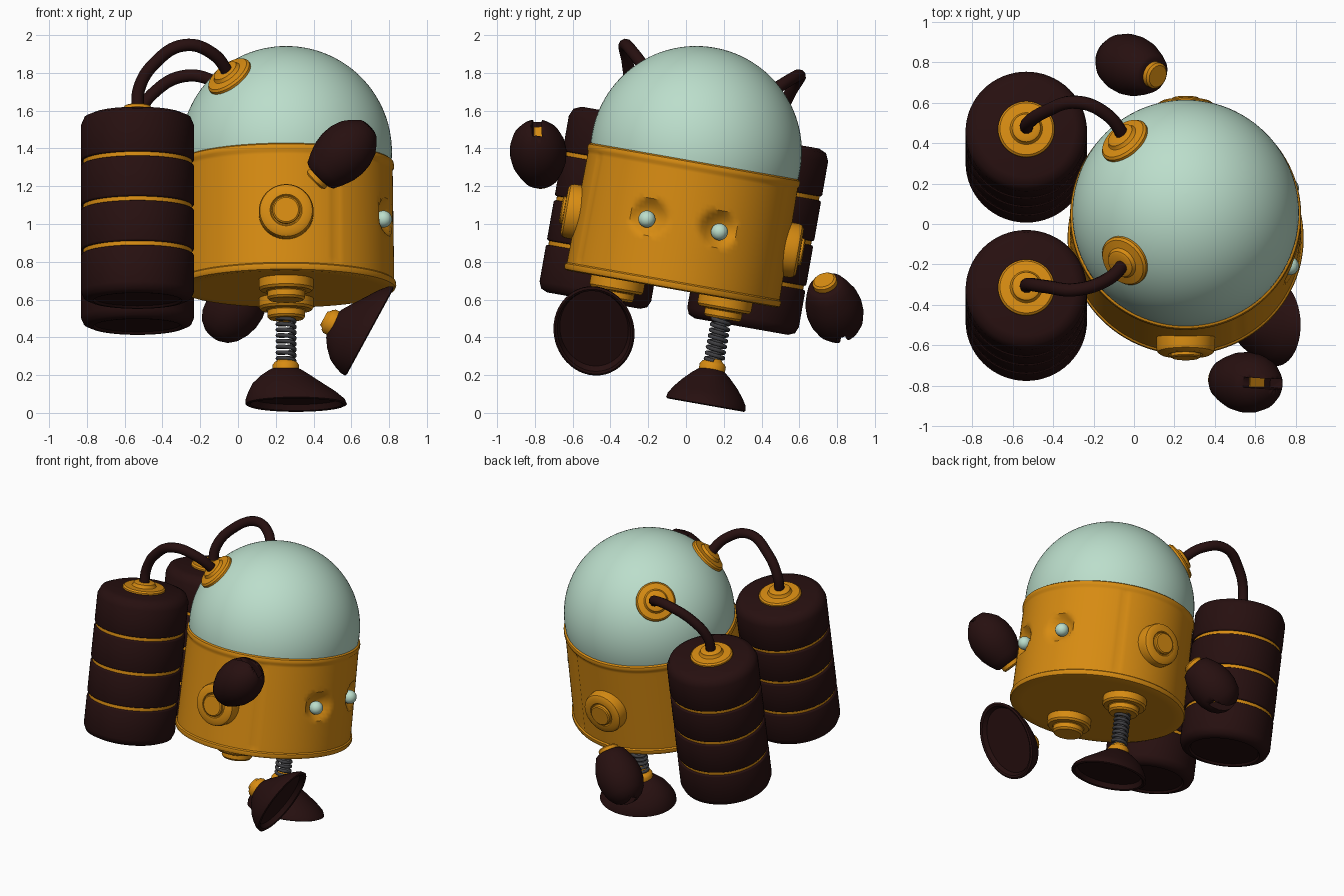
import bpy, bmesh, math
from mathutils import Matrix, Vector

if "Cube" in bpy.data.objects:
    bpy.data.objects.remove(bpy.data.objects["Cube"])


def material(name, rgb):
    m = bpy.data.materials.new(name)
    m.diffuse_color = (*rgb, 1)
    m.use_nodes = True
    m.node_tree.nodes["Principled BSDF"].inputs["Base Color"].default_value = m.diffuse_color
    return m


ORANGE = material("orange_paint", (0.68, 0.26, 0.006))
DARK = material("dark_brown", (0.020, 0.005, 0.005))
MINT = material("mint_glass", (0.50, 0.73, 0.60))
STEEL = material("spring_steel", (0.05, 0.05, 0.055))

# Body frame: whole robot leans ten degrees sideways and looks along +x
BODY = Matrix.Translation((0.255, 0.045, 1.333)) @ Matrix.Rotation(math.radians(-10), 4, 'X')


def at(x, y, z):
    return BODY @ Matrix.Translation((x, y, z))


def frame(origin, axis, hint):
    """Matrix with z along axis and x close to hint."""
    z = Vector(axis).normalized()
    x = Vector(hint)
    x = (x - z * x.dot(z)).normalized()
    m = Matrix((x, z.cross(x), z)).transposed().to_4x4()
    m.translation = origin
    return m


def finish(name, bm, mat, matrix, angle=35):
    bmesh.ops.recalc_face_normals(bm, faces=bm.faces)
    me = bpy.data.meshes.new(name)
    bm.to_mesh(me)
    bm.free()
    me.materials.append(mat)
    me.shade_smooth()
    me.set_sharp_from_angle(angle=math.radians(angle))
    ob = bpy.data.objects.new(name, me)
    ob.matrix_world = matrix
    bpy.context.collection.objects.link(ob)
    return ob


def loft(name, rings, mat, matrix, segs=48, warp=None, angle=35):
    """Stack elliptical rings (rx, ry, shift_x, z) into a capped solid."""
    bm = bmesh.new()
    loops = []
    for rx, ry, dx, z in rings:
        loop = []
        for i in range(segs):
            a = 2 * math.pi * i / segs
            p = Vector((dx + rx * math.cos(a), ry * math.sin(a), z))
            loop.append(bm.verts.new(warp(p, i) if warp else p))
        loops.append(loop)
    for a, b in zip(loops, loops[1:]):
        for i in range(segs):
            j = (i + 1) % segs
            bm.faces.new((a[i], a[j], b[j], b[i]))
    bm.faces.new(loops[0])
    bm.faces.new(loops[-1])
    return finish(name, bm, mat, matrix, angle)


def lathe(name, profile, mat, matrix, segs=48, **kw):
    return loft(name, [(r, r, 0, z) for r, z in profile], mat, matrix, segs, **kw)


def ball(name, radius, mat, matrix):
    bm = bmesh.new()
    bmesh.ops.create_uvsphere(bm, u_segments=24, v_segments=16, radius=radius)
    return finish(name, bm, mat, matrix)


def box(name, size, mat, matrix):
    bm = bmesh.new()
    bmesh.ops.create_cube(bm, size=1, matrix=Matrix.Diagonal((*size, 1)))
    return finish(name, bm, mat, matrix)


def tube(name, points, radius, mat, matrix):
    cu = bpy.data.curves.new(name, 'CURVE')
    cu.dimensions = '3D'
    cu.bevel_depth = radius
    cu.bevel_resolution = 3
    cu.use_fill_caps = True
    sp = cu.splines.new('BEZIER')
    sp.bezier_points.add(len(points) - 1)
    for bp, p in zip(sp.bezier_points, points):
        bp.co = p
        bp.handle_left_type = bp.handle_right_type = 'AUTO'
    sp.resolution_u = 8 if len(points) < 10 else 2
    cu.materials.append(mat)
    ob = bpy.data.objects.new(name, cu)
    ob.matrix_world = matrix
    bpy.context.collection.objects.link(ob)


# Drum body with eye sockets and two panel grooves
EYE_Y, EYE_Z = 0.195, -0.346


def shape_body(p, i):
    if i in (25, 119) and -0.64 < p.z < -0.05:
        p = Vector((p.x * 0.987, p.y * 0.987, p.z))
    if p.x > 0:
        d = math.hypot(abs(p.y) - EYE_Y + 0.01, p.z - EYE_Z - 0.015) / 0.1
        if d < 1:
            p.x -= 0.06 * (1 - d * d)
    return p


profile = [(0.50, 0.0), (0.556, 0.0), (0.568, -0.008), (0.571, -0.02), (0.571, -0.035), (0.564, -0.045)]
profile += [(0.564 + 0.008 * k / 23, -0.06 - 0.57 * k / 23) for k in range(24)]
profile += [(0.572, -0.645), (0.581, -0.652), (0.583, -0.668), (0.577, -0.682), (0.56, -0.688), (0.5, -0.688)]
lathe("body_drum", profile, ORANGE, BODY, 144, warp=shape_body)

# Glass dome
R = 0.56
low = -math.asin(0.06 / R)
dome = []
for k in range(33):
    a = low + (math.pi / 2 - 0.005 - low) * k / 32
    dome.append((R * math.cos(a), 0.05 + R * math.sin(a)))
lathe("dome", dome, MINT, BODY, 96)

for s, side in ((-1, "right"), (1, "left")):
    # Eyes, shoulder sockets and hip sockets
    ball(side + "_eye", 0.045, MINT, at(0.515, s * EYE_Y, EYE_Z))
    knob = [(0.145, 0.5), (0.145, 0.603), (0.139, 0.622), (0.122, 0.633), (0.085, 0.635),
            (0.079, 0.627), (0.073, 0.627), (0.073, 0.646), (0.065, 0.652), (0.01, 0.652)]
    lathe(side + "_shoulder_socket", knob, ORANGE,
          BODY @ frame((0, 0, -0.375), (0, s, 0), (1, 0, 0)))
    hip = [(0.145, -0.67), (0.145, -0.735), (0.135, -0.748), (0.105, -0.75),
           (0.1, -0.755), (0.1, -0.785), (0.09, -0.797), (0.04, -0.797)]
    lathe(side + "_hip_socket", hip, ORANGE, at(0, s * 0.29, 0))

    # Back tank: dark drums around an orange core, with a stepped cap
    tank = at(-0.787, s * 0.397, 0)
    lathe(side + "_tank_core", [(0.288, 0.1), (0.288, -0.7)], ORANGE, tank, 64)
    levels = [0.18, -0.08, -0.32, -0.56, -0.82]
    for k in range(4):
        top = levels[k] - (0.011 if k else 0)
        bot = levels[k + 1] + (0.011 if k < 3 else 0)
        bt, bb = (0.06 if k == 0 else 0.01), (0.05 if k == 3 else 0.01)
        seg = [(0.3 - bt, top), (0.3 - bt * 0.3, top - bt * 0.3), (0.3, top - bt),
               (0.3, bot + bb), (0.3 - bb * 0.3, bot + bb * 0.3), (0.3 - bb, bot)]
        if k == 3:
            seg += [(0.235, bot), (0.225, bot + 0.012)]
        lathe(side + "_tank_drum_%d" % (k + 1), seg, DARK, tank, 64, angle=50)
    cap = [(0.14, 0.16), (0.14, 0.19), (0.13, 0.2), (0.08, 0.203), (0.074, 0.21),
           (0.07, 0.225), (0.06, 0.23), (0.02, 0.23)]
    lathe(side + "_tank_cap", cap, ORANGE, tank)

    # Hose with its fitting on the dome
    d = Vector((-0.29, s * 0.29, 0.34)).normalized()
    fitting = [(0.13, 0.5), (0.13, 0.558), (0.12, 0.57), (0.08, 0.577), (0.075, 0.583),
               (0.07, 0.595), (0.06, 0.6), (0.02, 0.6)]
    lathe(side + "_dome_fitting", fitting, ORANGE, BODY @ frame((0, 0, 0.05), d, (0, 0, 1)))
    tube(side + "_hose", [(-0.785, s * 0.397, 0.18), (-0.778, s * 0.405, 0.32), (-0.69, s * 0.44, 0.455),
                          (-0.54, s * 0.47, 0.54), (-0.39, s * 0.415, 0.505), (-0.285, s * 0.29, 0.385)],
         0.033, DARK, BODY)


# Feet: origin at the middle of the sole, toe along +x
def foot(side, m):
    rows = [(0.035, 0.05, 0), (0.035, 0.84, 0), (0.005, 0.9, 0), (0, 0.95, 0), (0.006, 0.995, 0),
            (0.03, 0.975, -0.005), (0.07, 0.86, -0.022), (0.115, 0.69, -0.045),
            (0.16, 0.48, -0.055), (0.19, 0.31, -0.056), (0.2, 0.2, -0.056)]
    loft(side + "_foot", [(0.27 * s, 0.215 * s, dx, z) for z, s, dx in rows], DARK, m)
    lathe(side + "_ankle", [(0.07, 0.17), (0.07, 0.215), (0.06, 0.23), (0.05, 0.235), (0.04, 0.25), (0.02, 0.25)],
          ORANGE, m @ Matrix.Translation((-0.055, 0, 0)))


foot("left", at(0.053, 0.283, -1.262))
foot("right", frame((0.70, -0.487, 0.43), (-0.88, 0, 0.48), (0.48, -0.12, 0.87)))

# Leg spring
coil = []
for k in range(8 * 12 + 1):
    a = 2 * math.pi * k / 12
    coil.append((0.045 * math.cos(a), 0.045 * math.sin(a), -0.78 - 0.245 * k / 96))
tube("left_leg_spring", coil, 0.011, STEEL, at(0, 0.285, 0))


# Floating hands: rounded fist on a wrist disc, with a slot for the grip
def hand(side, wrist, tip, hint):
    axis = Vector(tip) - Vector(wrist)
    m = frame(wrist, axis, hint)
    n = axis.length
    lathe(side + "_wrist", [(0.055, -0.02), (0.066, -0.01), (0.066, 0.04)], ORANGE, m, 32)
    fist = [(0.08, 0.015), (0.098, 0.025), (0.12, 0.07), (0.142, 0.13), (0.15, 0.19), (0.145, 0.25),
            (0.125, 0.31), (0.095, 0.35), (0.055, n - 0.01), (0.01, n)]
    ob = lathe(side + "_fist", fist, DARK, m, 40)
    cutter = box(side + "_grip_cutter", (0.05, 0.24, 0.2), DARK,
                 m @ Matrix.Translation((0.01, 0.06, n)))
    cutter.hide_render = True
    cutter.hide_viewport = True
    cutter.display_type = 'WIRE'
    b = ob.modifiers.new("grip_slot", 'BOOLEAN')
    b.operation = 'DIFFERENCE'
    b.solver = 'EXACT'
    b.object = cutter
    box(side + "_grip_pad", (0.045, 0.1, 0.008), ORANGE, m @ Matrix.Translation((0.01, 0.035, n - 0.098)))


hand("right", (0.42, -0.765, 1.24), (0.70, -0.80, 1.52), (0, 1, 0))
hand("left", (0.105, 0.735, 0.69), (-0.14, 0.835, 0.41), (0, 1, 0))
